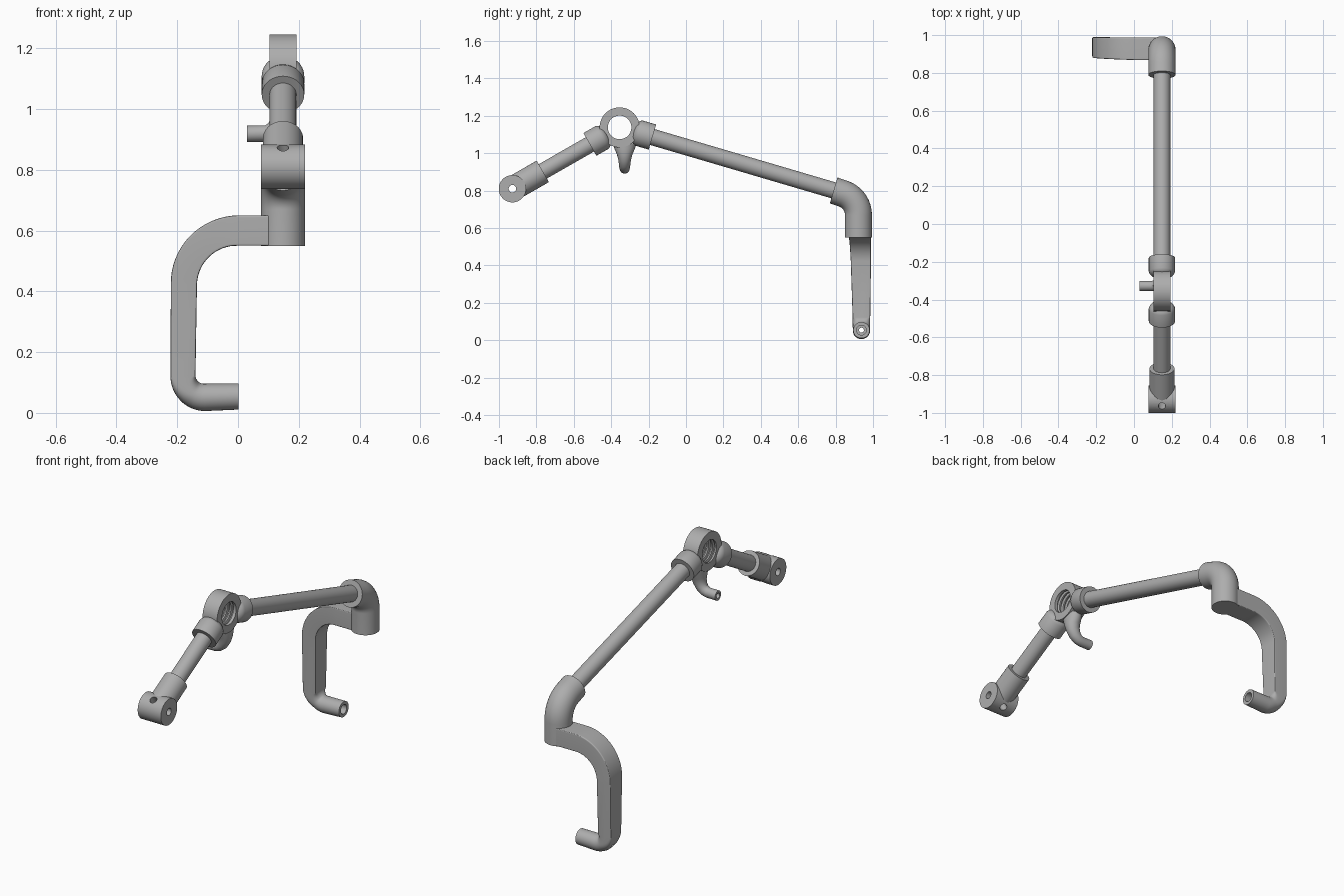
import bpy
import bmesh
from math import sin, cos, pi, radians, copysign
from mathutils import Vector

if "Cube" in bpy.data.objects:
    bpy.data.objects.remove(bpy.data.objects["Cube"], do_unlink=True)

grey = bpy.data.materials.new("satin_grey")
grey.use_nodes = True
grey.diffuse_color = (0.42, 0.42, 0.42, 1)
grey.node_tree.nodes["Principled BSDF"].inputs["Base Color"].default_value = (0.42, 0.42, 0.42, 1)

X, Y = Vector((1, 0, 0)), Vector((0, 1, 0))
MID = 0.148                      # plane of the main tubes
parts = []


def loft(name, rings, side, closed=False, seg=48):
    """Skin rings of (centre, direction, half width, half depth, roundness)."""
    bm = bmesh.new()
    loops = []
    for centre, along, a, b, e in rings:
        u = side.cross(along).normalized()
        loop = []
        for i in range(seg):
            t = 2 * pi * i / seg
            c, s = cos(t), sin(t)
            p = Vector(centre) + u * a * copysign(abs(c) ** e, c) + side * b * copysign(abs(s) ** e, s)
            loop.append(bm.verts.new(p))
        loops.append(loop)
    pairs = list(zip(loops, loops[1:]))
    if closed:
        pairs.append((loops[-1], loops[0]))
    else:
        bm.faces.new(loops[0])
        bm.faces.new(loops[-1])
    for p, q in pairs:
        for i in range(seg):
            j = (i + 1) % seg
            bm.faces.new((p[i], p[j], q[j], q[i]))
    bmesh.ops.recalc_face_normals(bm, faces=bm.faces)
    mesh = bpy.data.meshes.new(name)
    bm.to_mesh(mesh)
    bm.free()
    mesh.materials.append(grey)
    ob = bpy.data.objects.new(name, mesh)
    bpy.context.collection.objects.link(ob)
    parts.append(ob)
    return ob


def turned(name, origin, along, profile, side=X, closed=False):
    """Round part from (distance, radius) pairs."""
    return loft(name, [(origin + along * t, along, r, r, 1) for t, r in profile], side, closed)


def bore(ob, origin, along, start, end, radius, side):
    cutter = turned("cutter", origin, along, [(start, radius), (end, radius)], side)
    parts.remove(cutter)
    mod = ob.modifiers.new("bore", "BOOLEAN")
    mod.operation, mod.solver, mod.object = "DIFFERENCE", "EXACT", cutter
    bpy.context.view_layer.objects.active = ob
    bpy.ops.object.modifier_apply(modifier=mod.name)
    bpy.data.objects.remove(cutter, do_unlink=True)


# Main directions and joints
hub = Vector((MID, -0.355, 1.138))
head = Vector((MID, -0.928, 0.81))
fore = (head - hub).normalized()
TILT = radians(16.4)
aft = Vector((0, cos(TILT), -sin(TILT)))

# Threaded ring
groove = []
for t in (0.028, 0.004, -0.020):
    groove += [(t, 0.063), (t - 0.003, 0.076), (t - 0.012, 0.076), (t - 0.015, 0.063)]
turned("threaded_ring", hub, X,
       [(-0.045, 0.107), (0.045, 0.107), (0.045, 0.063)] + groove + [(-0.045, 0.063)], Y, closed=True)

# Sockets and tubes
socket = [(0.08, 0.045), (0.085, 0.055), (0.095, 0.064), (0.108, 0.07), (0.183, 0.07)]
turned("front_socket", hub, fore, socket)
turned("rear_socket", hub, aft, socket)
turned("front_tube", hub, fore, [(0.12, 0.044), (0.55, 0.044)])
turned("rear_tube", hub, aft, [(0.12, 0.044), (1.22, 0.044)])

# Front cross barrel and its socket
barrel = turned("cross_barrel", head, X, [(-0.072, 0.073), (0.072, 0.073)], Y)
bore(barrel, head, X, -0.2, 0.2, 0.02, Y)
bore(barrel, head, X.cross(fore), -0.2, 0.2, 0.019, X)
turned("barrel_socket", head, -fore, [(0.03, 0.066), (0.187, 0.066)])

# Rear elbow
R = 0.12
bend = Vector((MID, 0.802, 0.67))
elbow = [(hub + aft * 1.193, aft)]
for i in range(13):
    a = (pi / 2 - TILT) * (1 - i / 12)
    elbow.append((bend + Vector((0, cos(a), sin(a))) * R, Vector((0, sin(a), -cos(a)))))
elbow.append((Vector((MID, bend.y + R, 0.549)), Vector((0, 0, -1))))
loft("rear_elbow", [(p, d, 0.072, 0.072, 1) for p, d in elbow], X)

# Curved arm, flat sided above and round at the tip
BOX = 0.09
arm = [((MID, 0.928, 0.6), -X, 0.05, 0.06, BOX)]
for i in range(17):
    f = i / 16
    a = pi / 2 * (1 + f)
    p = (0.178 * cos(a), 0.928 + 0.007 * f, 0.423 + 0.177 * sin(a))
    arm.append((p, Vector((-sin(a), 0, cos(a))), 0.05 - 0.007 * f, 0.06 - 0.006 * f, BOX))
for i in range(13):
    f = i / 12
    a = pi * (1 + f / 2)
    p = (-0.11 + 0.071 * cos(a), 0.938, 0.122 + 0.071 * sin(a))
    arm.append((p, Vector((-sin(a), 0, cos(a))), 0.041 + 0.004 * f, 0.047 - 0.001 * f,
                BOX + (1 - BOX) * min(1, 1.5 * f)))
arm.append(((0.002, 0.938, 0.054), X, 0.043, 0.044, 1))
arm_ob = loft("curved_arm", arm, Y)
tip = Vector((0, 0.938, 0.054))
bore(arm_ob, tip, X, -0.1, 0.1, 0.026, Y)
bore(arm_ob, tip, X, -0.4, 0.1, 0.013, Y)

# Hook under the ring
hook = [(MID, 1.052, 0, 0.042, 0.062), (MID, 1.025, 0, 0.041, 0.055),
        (MID, 0.995, 5, 0.040, 0.042), (0.143, 0.97, 22, 0.037, 0.035),
        (0.131, 0.945, 42, 0.033, 0.031), (0.113, 0.927, 64, 0.029, 0.029),
        (0.092, 0.919, 84, 0.027, 0.027), (0.03, 0.918, 90, 0.027, 0.027)]
hook_ob = loft("ring_hook", [((x, -0.328, z), Vector((-sin(radians(d)), 0, -cos(radians(d)))), a, b, 1)
                             for x, z, d, a, b in hook], Y)
bore(hook_ob, Vector((0.03, -0.328, 0.918)), X, -0.05, 0.05, 0.015, Y)

# Smooth shading with crisp edges
bpy.ops.object.select_all(action="DESELECT")
for ob in parts:
    ob.select_set(True)
bpy.context.view_layer.objects.active = parts[0]
bpy.ops.object.shade_smooth_by_angle(angle=radians(32))
